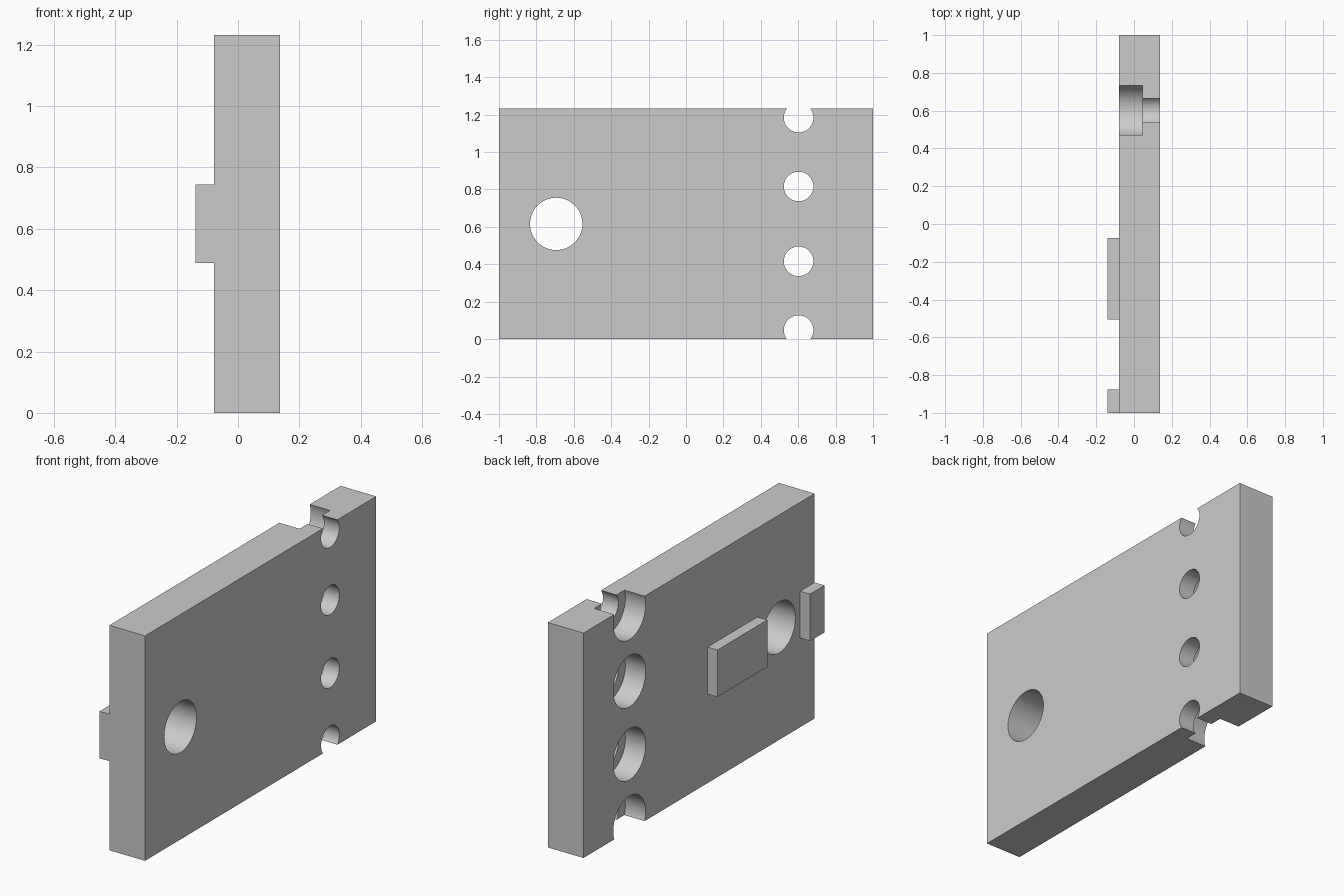
import bpy
import math

cube = bpy.data.objects.get("Cube")
if cube:
    bpy.data.objects.remove(cube, do_unlink=True)

grey = bpy.data.materials.new("plain grey")
grey.use_nodes = True
grey.diffuse_color = (0.6, 0.6, 0.6, 1)
grey.node_tree.nodes["Principled BSDF"].inputs["Base Color"].default_value = (0.6, 0.6, 0.6, 1)


def box(name, low, high):
    """Box between two opposite corners."""
    centre = [(a + b) / 2 for a, b in zip(low, high)]
    bpy.ops.mesh.primitive_cube_add(size=1, location=centre)
    ob = bpy.context.object
    ob.name = name
    ob.scale = [b - a for a, b in zip(low, high)]
    bpy.ops.object.transform_apply(location=False, rotation=False, scale=True)
    ob.data.materials.append(grey)
    return ob


def drill(target, y, z, radius, x_end):
    """Cut a round hole along x, from the left of the plate up to x_end."""
    x_start = -0.3
    bpy.ops.mesh.primitive_cylinder_add(
        vertices=64, radius=radius, depth=x_end - x_start,
        location=((x_start + x_end) / 2, y, z), rotation=(0, math.pi / 2, 0))
    cutter = bpy.context.object
    cutter.hide_render = True
    cutter.data.materials.append(grey)
    bpy.context.view_layer.objects.active = target
    mod = target.modifiers.new("hole", "BOOLEAN")
    mod.operation = "DIFFERENCE"
    mod.solver = "EXACT"
    mod.object = cutter
    bpy.ops.object.modifier_apply(modifier=mod.name)
    bpy.data.objects.remove(cutter, do_unlink=True)


# Main plate
HEIGHT = 1.232
BACK, FACE = -0.079, 0.137
plate = box("plate", (BACK, -1, 0), (FACE, 1, HEIGHT))

# Large plain hole
drill(plate, -0.694, HEIGHT / 2, 0.14, 0.3)

# Row of counterbored screw holes, the outer two breaking through the edges
for offset in (0.2, 0.568):
    for side in (-1, 1):
        z = HEIGHT / 2 + side * offset
        drill(plate, 0.602, z, 0.14, 0.044)
        drill(plate, 0.602, z, 0.079, 0.3)

bpy.ops.object.select_all(action="DESELECT")
plate.select_set(True)
bpy.context.view_layer.objects.active = plate
bpy.ops.object.shade_smooth_by_angle(angle=math.radians(30))

# Raised key on either side of the large hole
for name, y0, y1 in (("long_key", -0.505, -0.073), ("short_key", -1, -0.875)):
    box(name, (-0.139, y0, 0.488), (BACK, y1, 0.745))
